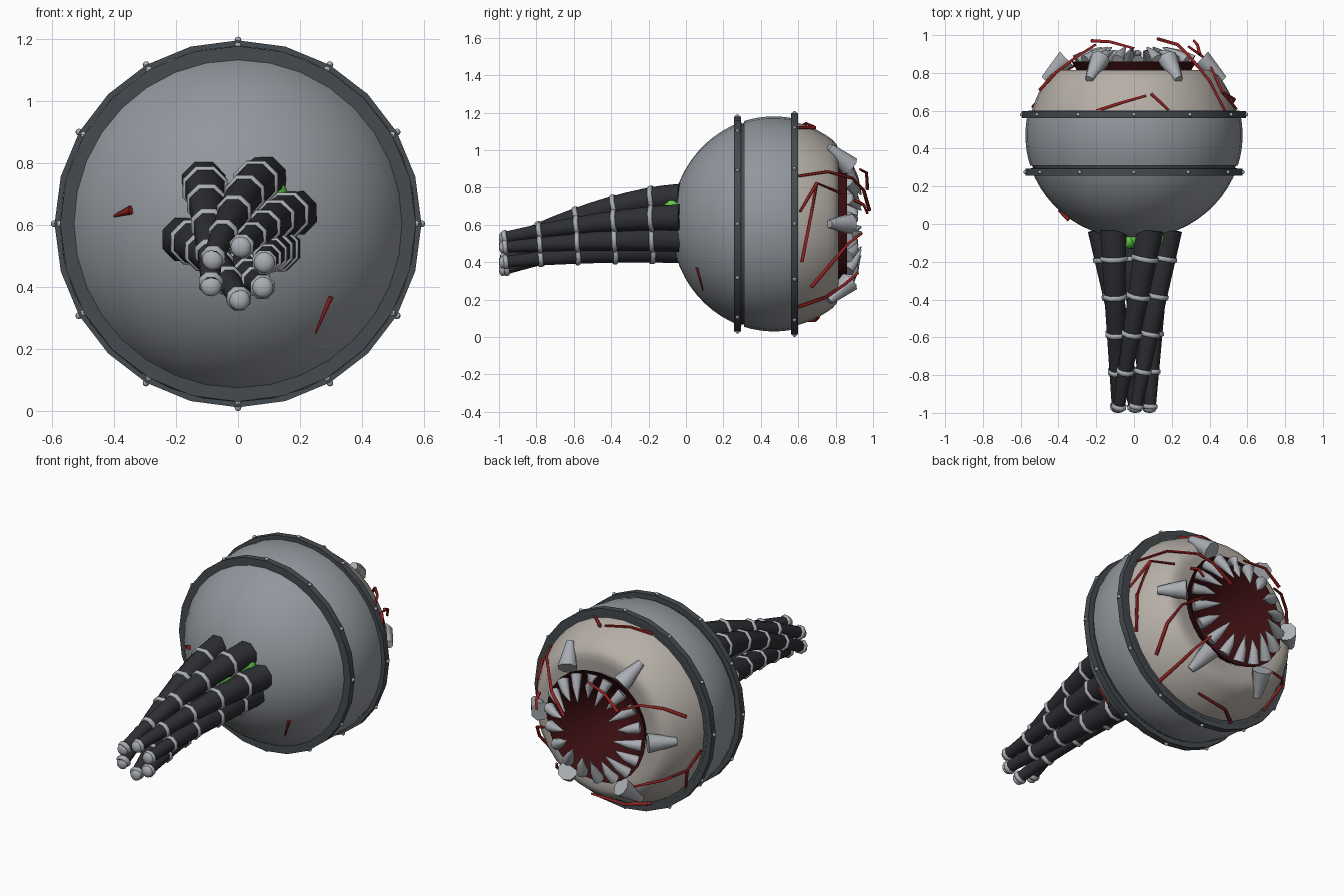
import bpy, bmesh, math
from mathutils import Vector

if "Cube" in bpy.data.objects:
    bpy.data.objects.remove(bpy.data.objects["Cube"])

CY, CZ, R = 0.47, 0.605, 0.575      # body centre and radius
FLAT = 0.955                        # slight flattening along y


def mat(name, c):
    m = bpy.data.materials.new(name)
    m.diffuse_color = (*c, 1)
    m.use_nodes = True
    m.node_tree.nodes["Principled BSDF"].inputs["Base Color"].default_value = m.diffuse_color
    return m


SHELL = mat("shell_grey", (0.29, 0.31, 0.34))
BAND = mat("dark_steel", (0.06, 0.07, 0.08))
HOSE = mat("black_rubber", (0.027, 0.028, 0.034))
FLESH = mat("pale_flesh", (0.47, 0.43, 0.39))
MOUTH = mat("mouth_red", (0.04, 0.004, 0.005))
VEIN = mat("vein_red", (0.3, 0.015, 0.015))
GLOW = mat("green", (0.12, 0.62, 0.06))
STEEL = mat("light_steel", (0.4, 0.42, 0.45))


def finish(name, bm, m, angle=None):
    bmesh.ops.remove_doubles(bm, verts=bm.verts, dist=1e-5)
    bmesh.ops.recalc_face_normals(bm, faces=bm.faces)
    me = bpy.data.meshes.new(name)
    bm.to_mesh(me)
    bm.free()
    me.materials.append(m)
    ob = bpy.data.objects.new(name, me)
    bpy.context.collection.objects.link(ob)
    if angle:
        bpy.ops.object.select_all(action='DESELECT')
        ob.select_set(True)
        bpy.context.view_layer.objects.active = ob
        bpy.ops.object.shade_smooth_by_angle(angle=math.radians(angle))
    return ob


def polar(deg, r, y):
    a = math.radians(deg)
    return Vector((r * math.cos(a), y, CZ + r * math.sin(a)))


def lathe(name, profile, m, n=32, angle=40, closed=False):
    """Revolve (y, r) points around the body axis."""
    bm = bmesh.new()
    rows = [[bm.verts.new(polar(360 * i / n, max(r, 1e-6), y)) for i in range(n)] for y, r in profile]
    if closed:
        rows.append(rows[0])
    for a, b in zip(rows, rows[1:]):
        for i in range(n):
            bm.faces.new((a[i], a[(i + 1) % n], b[(i + 1) % n], b[i]))
    return finish(name, bm, m, angle)


def sweep(bm, pts, radii, n):
    """Tapered tube with capped ends along a list of points."""
    pts = [Vector(p) for p in pts]
    rows = []
    for k, (p, r) in enumerate(zip(pts, radii)):
        d = (pts[min(k + 1, len(pts) - 1)] - pts[max(k - 1, 0)]).normalized()
        ref = Vector((0, 0, 1)) if abs(d.z) < 0.9 else Vector((1, 0, 0))
        u = d.cross(ref).normalized()
        v = u.cross(d)
        rows.append([bm.verts.new(p + r * (math.cos(t) * u + math.sin(t) * v))
                     for t in [2 * math.pi * (i + .5) / n for i in range(n)]])
    for a, b in zip(rows, rows[1:]):
        for i in range(n):
            bm.faces.new((a[i], a[(i + 1) % n], b[(i + 1) % n], b[i]))
    bm.faces.new(rows[0])
    bm.faces.new(rows[-1])


def ball(bm, p, r, scale=(1, 1, 1), u=8, v=6):
    vs = bmesh.ops.create_uvsphere(bm, u_segments=u, v_segments=v, radius=r)['verts']
    for w in vs:
        w.co = Vector(a * b for a, b in zip(w.co, scale)) + Vector(p)


def arc(y0, y1, n, r=R):
    """Flattened-sphere profile between two y positions, evenly spaced by angle."""
    t0, t1 = [math.acos(max(-1, min(1, (CY - y) / (r * FLAT)))) for y in (y0, y1)]
    ts = [t0 + (t1 - t0) * i / n for i in range(n + 1)]
    return [(CY - r * FLAT * math.cos(t), r * math.sin(t)) for t in ts]


# body: front shell, middle shell, flesh with flattened face, mouth funnel
lathe("front_shell", arc(CY - R, 0.297, 12), SHELL)
lathe("seam", [(0.295, 0.535), (0.312, 0.54)], BAND)
lathe("middle_shell", [(0.31, 0.53)] + arc(0.31, 0.6, 8), SHELL)
lathe("flesh", arc(0.57, 0.785, 7, 0.557) + [(0.805, 0.425), (0.815, 0.40), (0.813, 0.36), (0.805, 0.30)],
      FLESH, angle=60)
lathe("mouth", [(0.86, 0.33), (0.80, 0.295), (0.70, 0.23), (0.58, 0.13), (0.5, 0)], MOUTH, n=24, angle=60)

# steel bands with bolts
for name, y, r in (("front_band", 0.275, 0.574), ("rear_band", 0.58, 0.592)):
    w = 0.019
    lathe(name, [(y - w, r), (y + w, r), (y + w, r - .06), (y - w, r - .06)], BAND, n=24, angle=20, closed=True)
    bm = bmesh.new()
    for i in range(12):
        ball(bm, polar(30 * i, r + 0.001, y), 0.011)
    finish(name + "_bolts", bm, STEEL, 40)

# six big claws around the mouth and a ring of teeth
bm = bmesh.new()
for i in range(6):
    sweep(bm, [polar(60 * i, 0.475, 0.765), polar(60 * i, 0.425, 0.81), polar(60 * i, 0.357, 0.875)],
          [0.022, 0.038, 0.056], 8)
finish("claws", bm, STEEL, 60)
bm = bmesh.new()
for i in range(18):
    a = 20 * i + 6
    long = 0.02 * (i % 2)
    sweep(bm, [polar(a, 0.31, 0.865), polar(a, 0.25, 0.90), polar(a, 0.19 - long, 0.915 + long)],
          [0.034, 0.024, 0.004], 8)
finish("teeth", bm, STEEL, 60)

# veins as (angle, radius, y) paths
veins = [
    [(-22, .557, .62), (0, .545, .66), (25, .53, .70), (22, .45, .83)],
    [(25, .53, .70), (7, .56, .61)],
    [(-54, .563, .6), (-52, .51, .75), (-50, .43, .85), (-50, .35, .92)],
    [(111, .562, .6), (98, .556, .64), (83, .54, .68)],
    [(80, .537, .69), (70, .562, .6)],
    [(30, .15, .98), (38, .3, .95), (40, .39, .89), (35, .5, .76), (28, .56, .6)],
    [(140, .3, .97), (115, .31, .965), (90, .3, .93)],
    [(165, .53, .71), (155, .47, .80), (145, .39, .88), (138, .28, .95)],
    [(190, .557, .62), (203, .54, .68), (212, .48, .79), (228, .40, .87)],
    [(203, .54, .68), (220, .562, .6)],
    [(250, .562, .6), (262, .535, .69), (285, .53, .71)],
    [(320, .54, .67), (335, .48, .79), (345, .41, .87), (350, .3, .94)],
    [(20, .38, .9), (17, .36, .95), (10, .33, .97)],
]
bm = bmesh.new()
for v in veins:
    sweep(bm, [polar(a, r * 0.975, y) for a, r, y in v],
          [0.010 - 0.003 * k / (len(v) - 1) for k in range(len(v))], 6)
sweep(bm, [(.30, .06, .37), (.25, .09, .25)], [0.009, 0.003], 6)
sweep(bm, [(-.345, .025, .65), (-.40, .07, .63)], [0.015, 0.004], 6)
finish("veins", bm, VEIN, 60)

# six twisted, tapering hoses with collars and rounded tips: (start x, z, end x, z)
hoses = [(-.11, .735, -.087, .405), (.085, .75, -.082, .49), (.185, .64, .01, .53),
         (.13, .525, .085, .48), (-.03, .465, .08, .40), (-.175, .555, .005, .36)]
for k, (x0, z0, x1, z1) in enumerate(hoses):
    def at(t):
        return Vector((x0 + (x1 - x0) * t, -0.03 - 0.95 * t, z0 + (z1 - z0) * t ** 1.65))

    def rad(t):
        return 0.076 - 0.044 * t
    bm = bmesh.new()
    ts = [i / 10 for i in range(11)]
    sweep(bm, [at(t) for t in ts], [rad(t) for t in ts], 8)
    finish(f"hose_{k + 1}", bm, HOSE, 50)
    bm = bmesh.new()
    for t in (.16, .37, .58, .79, .985):
        e = 0.013
        sweep(bm, [at(t - e), at(t - e / 2), at(t + e / 2), at(t + e)],
              [rad(t) + .002, rad(t) + .009, rad(t) + .009, rad(t) + .002], 8)
    ball(bm, at(1.0), 0.034, (1, .6, 1), 12, 8)
    finish(f"hose_{k + 1}_collars", bm, STEEL, 50)

# green core behind the hoses
bm = bmesh.new()
ball(bm, (0.01, -0.075, 0.61), 0.1, (0.9, 0.6, 1.1), 16, 10)
ball(bm, (-0.03, -0.09, 0.68), 0.04, (1, 1, 1), 12, 8)
ball(bm, (0.11, -0.07, 0.70), 0.05, (1, 1, 1), 12, 8)
finish("green_core", bm, GLOW, 60)
